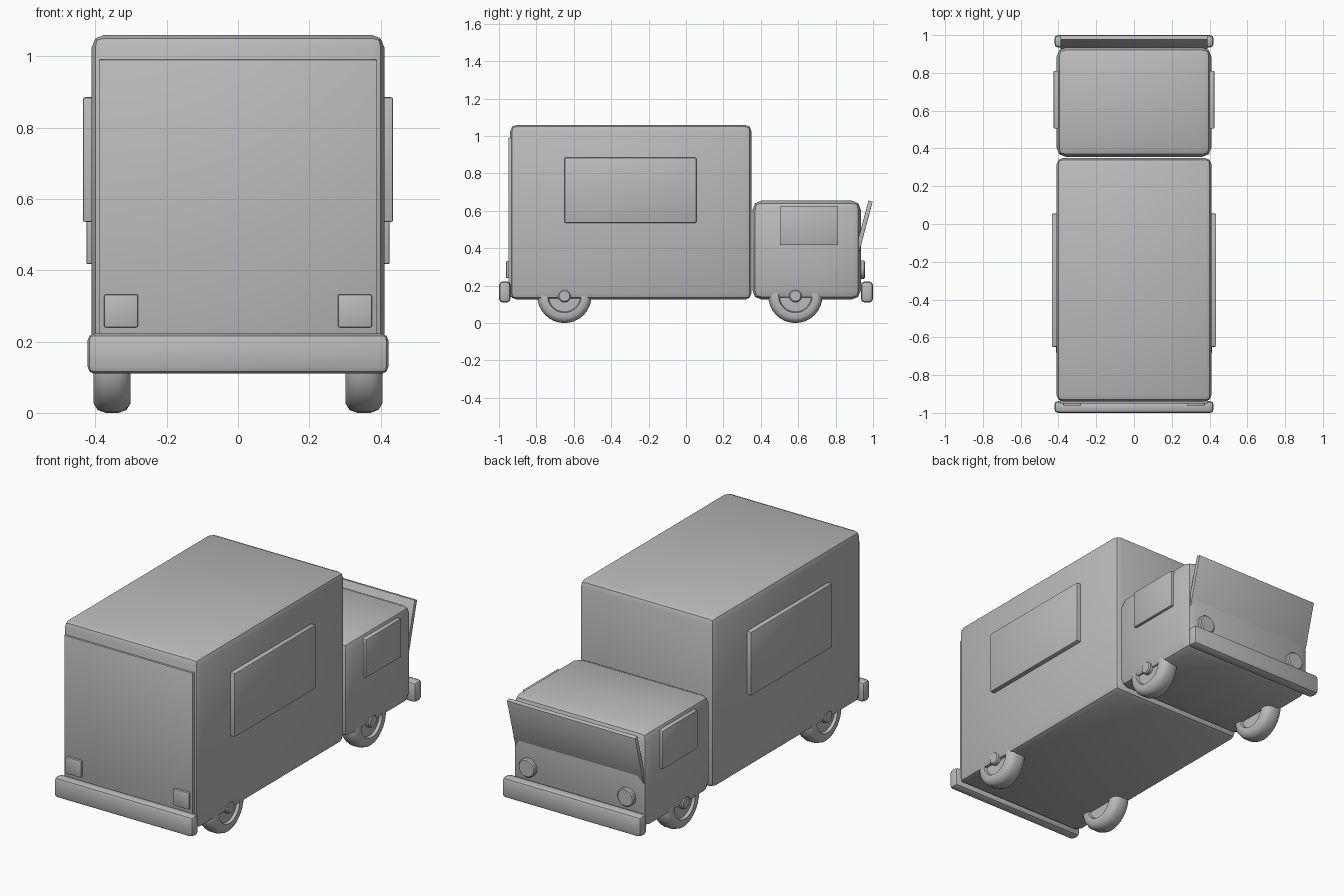
import bpy, bmesh, math
from mathutils import Matrix, Vector

cube = bpy.data.objects.get("Cube")
if cube:
    bpy.data.objects.remove(cube, do_unlink=True)

GREY = (0.5, 0.5, 0.5, 1.0)
paint = bpy.data.materials.new("plain_grey")
paint.use_nodes = True
paint.diffuse_color = GREY
paint.node_tree.nodes["Principled BSDF"].inputs["Base Color"].default_value = GREY


def finish(name, bm, angle=40):
    bmesh.ops.recalc_face_normals(bm, faces=bm.faces)
    mesh = bpy.data.meshes.new(name)
    bm.to_mesh(mesh)
    bm.free()
    mesh.materials.append(paint)
    obj = bpy.data.objects.new(name, mesh)
    bpy.context.collection.objects.link(obj)
    bpy.ops.object.select_all(action="DESELECT")
    obj.select_set(True)
    bpy.context.view_layer.objects.active = obj
    bpy.ops.object.shade_smooth_by_angle(angle=math.radians(angle))
    return obj


def box(name, x, y, z, bevel, tilt=0.0, segments=2):
    """Bevelled box given its (min, max) extents, tilted about x."""
    bm = bmesh.new()
    bmesh.ops.create_cube(bm, size=1)
    bmesh.ops.scale(bm, vec=[b - a for a, b in (x, y, z)], verts=bm.verts)
    bmesh.ops.bevel(bm, geom=bm.edges[:], offset=bevel, segments=segments,
                    profile=0.5, affect="EDGES")
    centre = Vector([(a + b) / 2 for a, b in (x, y, z)])
    bm.transform(Matrix.Translation(centre) @ Matrix.Rotation(tilt, 4, "X"))
    return finish(name, bm)


def lathe(name, profile, centre, axis, steps=32):
    """Spin a (radius, offset) profile around the given axis."""
    bm = bmesh.new()
    verts = [bm.verts.new((r, 0, h)) for r, h in profile]
    edges = [bm.edges.new(pair) for pair in zip(verts, verts[1:])]
    bmesh.ops.spin(bm, geom=verts + edges, cent=(0, 0, 0), axis=(0, 0, 1),
                   angle=math.tau, steps=steps, use_duplicate=False)
    bmesh.ops.remove_doubles(bm, verts=bm.verts, dist=0.0001)
    turn = Vector((0, 0, 1)).rotation_difference(Vector(axis)).to_matrix().to_4x4()
    bm.transform(Matrix.Translation(centre) @ turn)
    return finish(name, bm)


# Body shells
box("cargo_box", (-0.41, 0.41), (-0.94, 0.35), (0.125, 1.06), 0.035)
box("cab", (-0.41, 0.41), (0.355, 0.935), (0.125, 0.655), 0.05)

# Rear door and bumpers
box("rear_door", (-0.39, 0.39), (-0.95, -0.92), (0.14, 0.99), 0.003)
box("rear_bumper", (-0.422, 0.422), (-1.0, -0.938), (0.11, 0.222), 0.02)
box("front_bumper", (-0.422, 0.422), (0.935, 1.0), (0.11, 0.222), 0.02)

# Windscreen leaning forward out of the cab face
box("windscreen", (-0.39, 0.39), (0.937, 0.96), (0.36, 0.657), 0.003,
    tilt=math.radians(-15))

# Tyre with recessed rim, and hub cap
TYRE = [(0, 0.035), (0.085, 0.035), (0.09, 0.05), (0.118, 0.052), (0.137, 0.04),
        (0.145, 0.018), (0.145, -0.018), (0.137, -0.04), (0.118, -0.052),
        (0.09, -0.05), (0.085, -0.035), (0, -0.035)]
HUB = [(0, 0.06), (0.028, 0.06), (0.034, 0.054), (0.034, 0.02), (0, 0.02)]
LAMP = [(0, 0.022), (0.044, 0.022), (0.05, 0.016), (0.05, -0.02), (0, -0.02)]

for side, label in ((1, "left"), (-1, "right")):
    def span(a, b):
        return tuple(sorted((side * a, side * b)))

    box(label + "_cargo_window", span(0.39, 0.435), (-0.65, 0.055), (0.535, 0.885), 0.006)
    box(label + "_cab_window", span(0.39, 0.425), (0.505, 0.81), (0.417, 0.627), 0.004)
    box(label + "_tail_light", span(0.28, 0.375), (-0.962, -0.94), (0.24, 0.332), 0.004)
    lathe(label + "_headlight", LAMP, (side * 0.3, 0.935, 0.285), (0, 1, 0))
    for y, place in ((-0.65, "cargo"), (0.585, "cab")):
        centre = (side * 0.353, y, 0.145)
        lathe(f"{label}_{place}_wheel", TYRE, centre, (side, 0, 0))
        lathe(f"{label}_{place}_hub", HUB, centre, (side, 0, 0))
